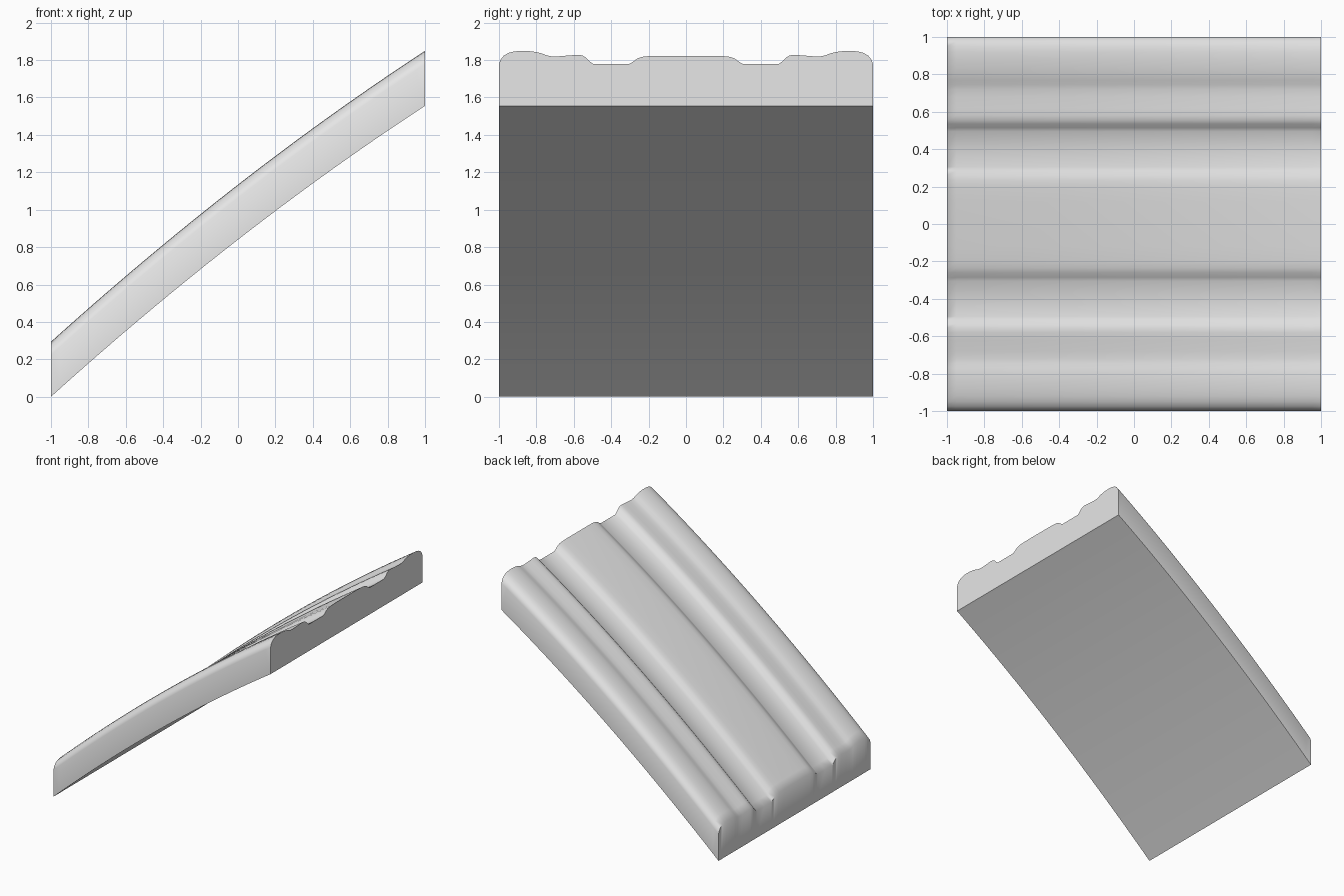
import bpy, bmesh, math

if "Cube" in bpy.data.objects:
    bpy.data.objects.remove(bpy.data.objects["Cube"])

SEGMENTS = 40
# half cross-section of the moulded top: (distance from centre, thickness)
HALF = [(0, .268), (.12, .268), (.20, .266), (.235, .262), (.26, .253),
        (.285, .235), (.305, .223), (.40, .223), (.495, .223), (.515, .238),
        (.535, .258), (.555, .270), (.58, .273), (.62, .270), (.68, .265),
        (.72, .265), (.745, .270), (.77, .280), (.80, .288), (.84, .293),
        (.88, .294), (.92, .291), (.95, .283), (.975, .268), (.99, .249),
        (1, .223)]
PROFILE = [(-y, h) for y, h in reversed(HALF[1:])] + HALF


def rise(x):
    """Height of the gently arched underside."""
    return .84 + .7775 * x - .0625 * x * x


base = rise(-1)
bm = bmesh.new()
top, bottom = [], []
for i in range(SEGMENTS + 1):
    x = -1 + 2 * i / SEGMENTS
    z = rise(x) - base
    top.append([bm.verts.new((x, y, z + h)) for y, h in PROFILE])
    bottom.append([bm.verts.new((x, y, z)) for y, h in PROFILE])

n = len(PROFILE)
# moulded top and flat underside
for i in range(SEGMENTS):
    for j in range(n - 1):
        for g in (top, bottom):
            bm.faces.new((g[i][j], g[i + 1][j], g[i + 1][j + 1], g[i][j + 1]))
    # side walls
    for j in (0, n - 1):
        bm.faces.new((top[i][j], top[i + 1][j], bottom[i + 1][j], bottom[i][j]))
# vertical end caps
for i in (0, SEGMENTS):
    for j in range(n - 1):
        bm.faces.new((top[i][j], top[i][j + 1], bottom[i][j + 1], bottom[i][j]))
bmesh.ops.recalc_face_normals(bm, faces=bm.faces)

mesh = bpy.data.meshes.new("arched_moulding")
bm.to_mesh(mesh)
bm.free()
moulding = bpy.data.objects.new("arched_moulding", mesh)
bpy.context.collection.objects.link(moulding)

grey = bpy.data.materials.new("light grey")
grey.diffuse_color = (.8, .8, .8, 1)
grey.use_nodes = True
grey.node_tree.nodes["Principled BSDF"].inputs["Base Color"].default_value = grey.diffuse_color
mesh.materials.append(grey)

# the low end blends into the top, other edges stay sharp
bpy.context.view_layer.objects.active = moulding
moulding.select_set(True)
bpy.ops.object.shade_smooth_by_angle(angle=math.radians(52))
